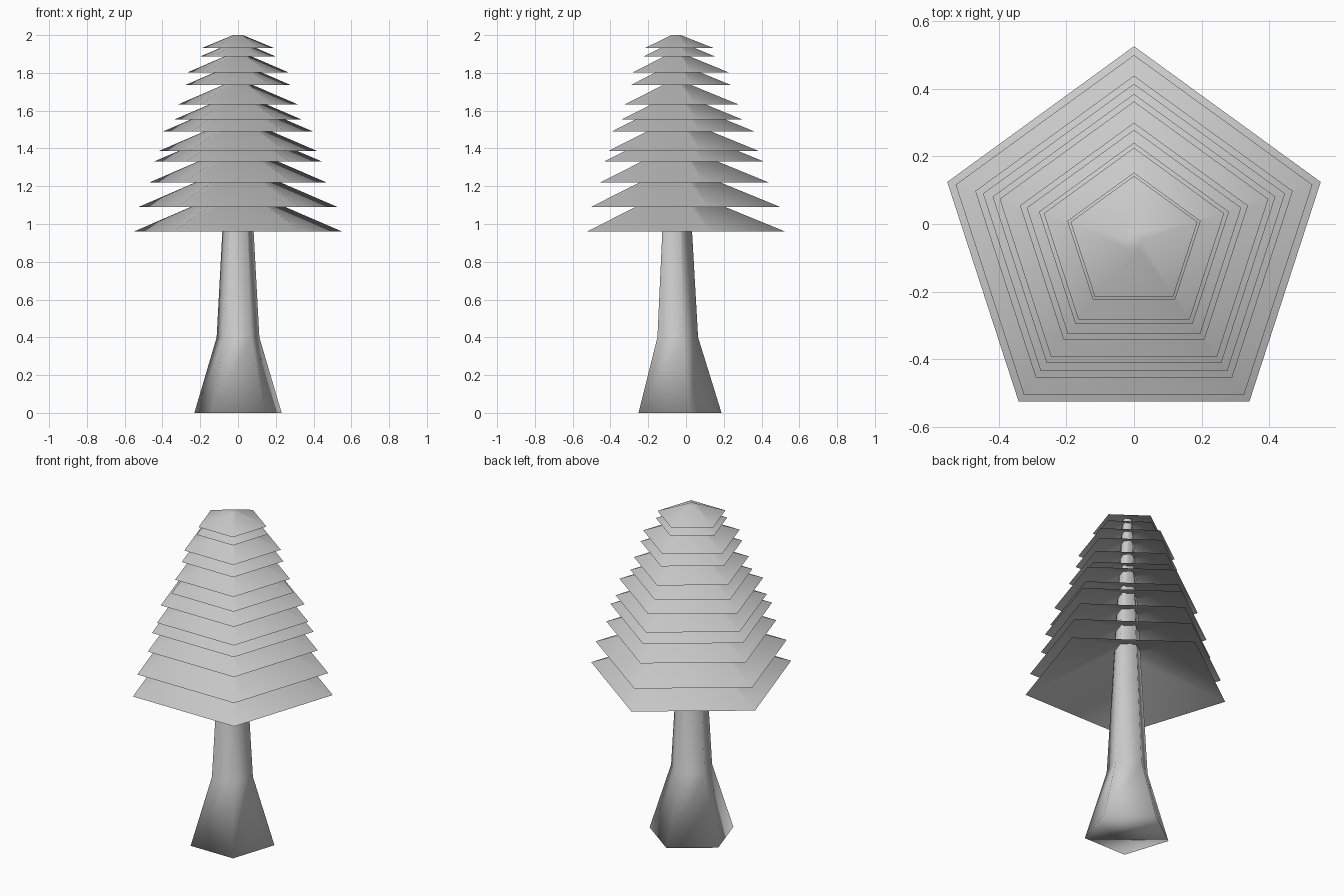
import bpy, bmesh, math

if "Cube" in bpy.data.objects:
    bpy.data.objects.remove(bpy.data.objects["Cube"])

CY = -0.055  # trunk axis, so the pentagon outline is centred on y = 0


def pentagon_loft(name, profile, cap_bottom=False, cap_top=False):
    """Stack five-sided rings (radius, z), one corner pointing to +y."""
    bm = bmesh.new()
    rings = []
    for r, z in profile:
        angles = [math.pi / 2 + i * math.tau / 5 for i in range(5)]
        rings.append([bm.verts.new((r * math.cos(a), CY + r * math.sin(a), z))
                      for a in angles])
    for lo, hi in zip(rings, rings[1:]):
        for i in range(5):
            j = (i + 1) % 5
            bm.faces.new((lo[i], lo[j], hi[j], hi[i]))
    if cap_bottom:
        bm.faces.new(rings[0][::-1])
    if cap_top:
        bm.faces.new(rings[-1])
    for f in bm.faces:
        f.smooth = True
    mesh = bpy.data.meshes.new(name)
    bm.to_mesh(mesh)
    bm.free()
    obj = bpy.data.objects.new(name, mesh)
    bpy.context.collection.objects.link(obj)
    return obj


def trunk_radius(z):
    return 0.119 - 0.057 * (z - 0.4)


# Trunk: flared foot, then a straight taper to the tip
pentagon_loft("trunk", [(0.243, 0), (0.119, 0.4), (trunk_radius(1.99), 1.99)],
              cap_bottom=True)

# Foliage tiers: open skirts (rim radius, rim height) closing on the trunk
tiers = [(0.58, 0.96), (0.554, 1.09), (0.493, 1.22), (0.469, 1.33),
         (0.439, 1.387), (0.417, 1.49), (0.354, 1.553), (0.333, 1.633),
         (0.295, 1.735), (0.28, 1.803), (0.207, 1.888), (0.197, 1.933)]
for n, (r, z) in enumerate(tiers, 1):
    top = n == len(tiers)
    inner = trunk_radius(z + 0.4 * r)
    z_in = 2.0 if top else z + 0.41 * (r - inner)
    pentagon_loft(f"foliage_tier_{n}", [(r, z), (inner, z_in)], cap_top=top)
